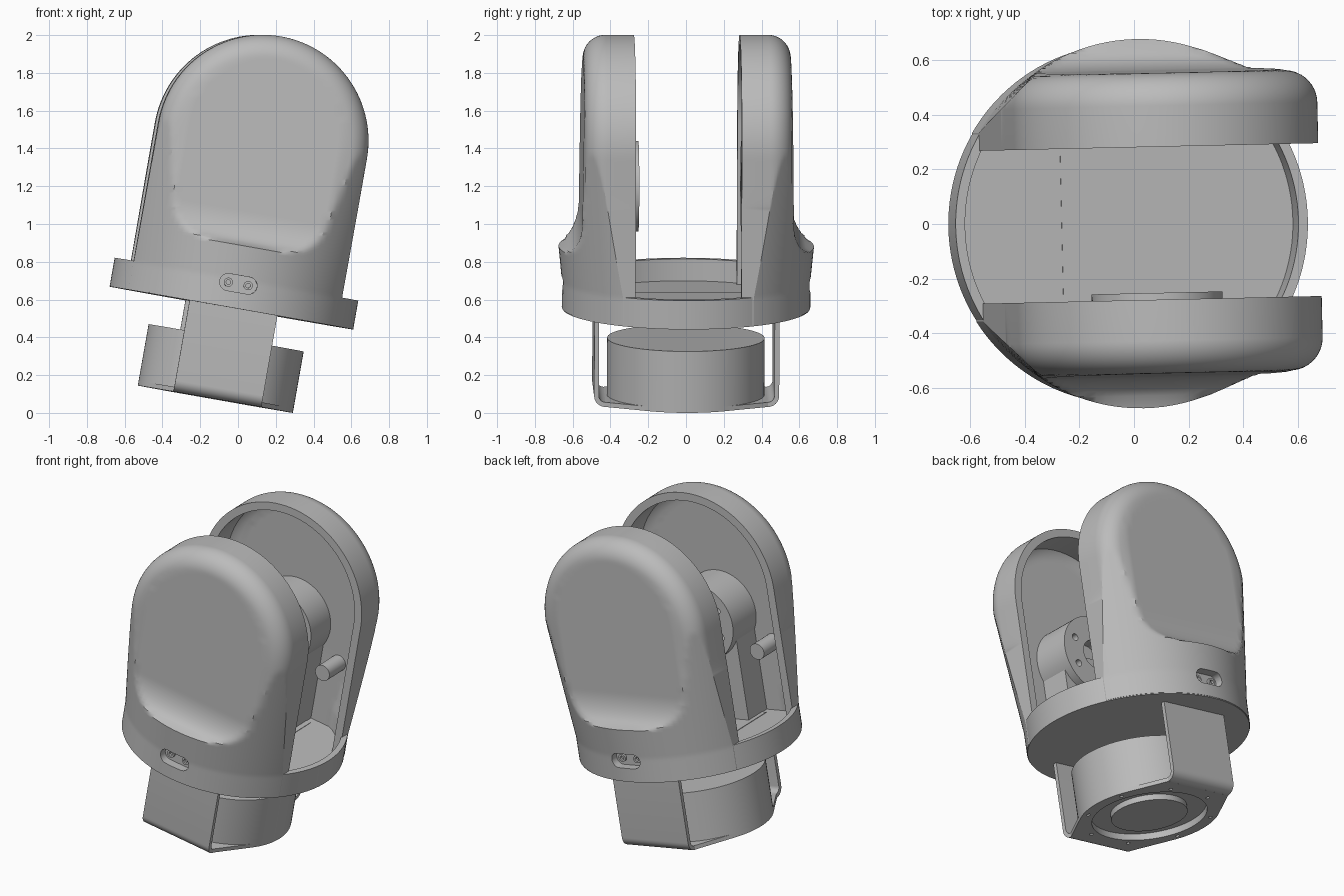
import bpy, bmesh
from math import sin, cos, pi, sqrt, hypot, radians
from mathutils import Matrix, Vector

cube = bpy.data.objects.get("Cube")
if cube:
    bpy.data.objects.remove(cube)

mat = bpy.data.materials.new("light_grey")
mat.use_nodes = True
GREY = (0.5, 0.5, 0.5, 1)
mat.diffuse_color = GREY
mat.node_tree.nodes["Principled BSDF"].inputs["Base Color"].default_value = GREY

# Whole assembly leans sideways and is turned very slightly
PLACE = (Matrix.Translation((-0.035, 0, 0.555)) @ Matrix.Rotation(radians(1.3), 4, 'Z')
         @ Matrix.Rotation(radians(10), 4, 'Y'))


def make(name, bm):
    bmesh.ops.remove_doubles(bm, verts=bm.verts, dist=1e-5)
    bmesh.ops.recalc_face_normals(bm, faces=bm.faces)
    me = bpy.data.meshes.new(name)
    bm.to_mesh(me)
    bm.free()
    me.materials.append(mat)
    ob = bpy.data.objects.new(name, me)
    bpy.context.collection.objects.link(ob)
    ob.matrix_world = PLACE
    return ob


def loft(name, loops):
    """Skin closed loops of points and cap both ends."""
    bm = bmesh.new()
    rows = [[bm.verts.new(p) for p in loop] for loop in loops]
    n = len(rows[0])
    for a, b in zip(rows, rows[1:]):
        for i in range(n):
            j = (i + 1) % n
            bm.faces.new((a[i], a[j], b[j], b[i]))
    bm.faces.new(rows[0])
    bm.faces.new(rows[-1])
    return make(name, bm)


def lathe(name, profile, axis='Z', at=(0, 0), n=64):
    """Revolve (radius, height) pairs about Z, or about Y through (x, z)."""
    loops = []
    for r, h in profile:
        r = max(r, 0.0005)
        ring = [(r * cos(2 * pi * i / n), r * sin(2 * pi * i / n)) for i in range(n)]
        loops.append([(at[0] + a, at[1] + b, h) if axis == 'Z' else (at[0] + a, h, at[1] + b)
                      for a, b in ring])
    return loft(name, loops)


def cut(ob, cutters):
    for c in cutters:
        c.hide_render = True
        m = ob.modifiers.new("cut", 'BOOLEAN')
        m.operation, m.solver, m.object = 'DIFFERENCE', 'EXACT', c
    bpy.context.view_layer.update()
    new = bpy.data.meshes.new_from_object(ob.evaluated_get(bpy.context.evaluated_depsgraph_get()))
    ob.modifiers.clear()
    ob.data = new


def discard(cutters):
    for c in cutters:
        bpy.data.objects.remove(c)


# Arm shape: round-topped shell with a flared lower body and a flat scooped panel
R, CW, WALL, INNER = 0.56, 0.90, 0.05, 0.28


def outer_depth(u, w):
    flare = 0.658 + 0.10 * max(0, w - 0.15)
    y = sqrt(max(flare * flare - u * u, 0.01))
    if w > 0.34:
        k = max(0, 0.52 - w) / 0.18
        y = min(y, 0.66 - 0.1 * sqrt(max(0, 1 - k * k)) - 0.012 * max(0, w - 0.52))
    d = R - (hypot(u, w - CW) if w > CW else abs(u))
    if d < 0.12:
        e = 0.12 - max(d, 0)
        y = min(y, 0.43 + sqrt(0.0144 - e * e))
    return y


def arm(name, side):
    cols = [sin(pi / 2 * (i / 24 - 1)) for i in range(49)]
    rows = [(1, 0.005 + (CW - 0.005) * i / 60, 0) for i in range(60)]
    rows += [(cos(t), CW, sin(t)) for t in (pi / 2 * i / 44 for i in range(45))]
    loops = []
    for c, base, s in rows:
        r2 = R - WALL
        h1, w1, h2, w2 = R * c, base + R * s, r2 * c, base + r2 * s
        loop = [(h1 * k, outer_depth(h1 * k, w1), w1) for k in cols]
        loop += [(h1, INNER, w1), (h2, INNER, w2)]
        loop += [(h2 * k, min(outer_depth(h2 * k, w2) - 0.06, 0.5), w2) for k in reversed(cols)]
        loop += [(-h2, INNER, w2), (-h1, INNER, w1)]
        loops.append([(u, side * y, w) for u, y, w in loop])
    return loft(name, loops)


def stadium(length, r, w, y):
    pts = []
    for sgn in (1, -1):
        for i in range(17):
            t = -pi / 2 + pi * i / 16
            pts.append((sgn * (length + r * cos(t)), y, w + sgn * r * sin(t)))
    return pts


# Base ring with a sunken floor
ring = lathe("base_ring", [(0, 0), (0.655, 0), (0.655, 0.155), (0.62, 0.155),
                           (0.62, 0.037), (0, 0.037)], n=128)
lathe_top = 0.04
bm = bmesh.new()
bmesh.ops.create_cube(bm, size=1, matrix=Matrix.Translation((0, 0, 0.031))
                      @ Matrix.Diagonal((0.48, 0.9, 0.018, 1)))
make("floor_plate", bm)

for side, label in ((-1, "front"), (1, "back")):
    body = arm(label + "_arm", side)
    # Slot with two screws low on the arm
    slot = loft("slot_cutter", [stadium(0.055, 0.045, 0.13, side * y) for y in (0.6, 0.75)])
    cut(body, [slot])
    cut(ring, [slot])
    discard([slot])
    for u in (-0.053, 0.053):
        lathe(label + "_slot_screw", [(0.012, side * 0.59), (0.012, side * 0.615), (0.024, side * 0.615),
                                      (0.024, side * 0.59)], 'Y', (u, 0.13), 20)
    # Motor housing in the hollow of the arm
    face = side * (0.255 if side < 0 else 0.29)
    motor = lathe(label + "_motor", [(0, side * 0.53), (0.24, side * 0.53), (0.24, face), (0, face)],
                  'Y', (0, 0.655))
    holes = [lathe("hole_cutter", [(0.09, face - side * 0.05), (0.09, face + side * 0.08)], 'Y', (0, 0.655), 32)]
    for i in range(6):
        a = pi * i / 3 + pi / 6
        holes.append(lathe("hole_cutter", [(0.022, face - side * 0.05), (0.022, face + side * 0.06)], 'Y',
                           (0.165 * cos(a), 0.655 + 0.165 * sin(a)), 16))
    cut(motor, holes)
    discard(holes)
    bm = bmesh.new()
    bmesh.ops.create_cube(bm, size=1, matrix=Matrix.Translation((0, side * 0.41, 0.34))
                          @ Matrix.Diagonal((0.42, 0.2, 0.62, 1)))
    make(label + "_motor_stand", bm)
    lathe(label + "_cable_boss", [(0.05, side * 0.33), (0.05, side * 0.51)], 'Y', (side * 0.33, 0.47), 32)

    # Hanging bracket wall with a rounded lower bend
    prof = [(0.49, 0.01)]
    prof += [(0.43 + 0.06 * cos(t), -0.43 - 0.06 * sin(t)) for t in (pi / 2 * i / 8 for i in range(9))]
    prof += [(0.43 + 0.035 * sin(t), -0.43 - 0.035 * cos(t)) for t in (pi / 2 * i / 8 for i in range(9))]
    prof += [(0.465, 0.01)]
    loft(label + "_bracket", [[(u, side * y, w) for y, w in prof] for u in (-0.236, 0.236)])

# Drum below the ring, with a round groove underneath
lathe("drum", [(0, -0.485), (0.225, -0.485), (0.225, -0.45), (0.34, -0.45), (0.34, -0.48),
               (0.417, -0.48), (0.417, -0.16), (0, -0.16)], n=96)

# Bottom plate joining the bracket walls around the drum
bm = bmesh.new()
outline = [(0.417 * cos(2 * pi * i / 96), 0.417 * sin(2 * pi * i / 96)) for i in range(96)]
outline += [(a, b) for a in (-0.236, 0.236) for b in (-0.431, 0.431)]
for w in (-0.49, -0.465):
    for x, y in outline:
        bm.verts.new((x, y, w))
hull = bmesh.ops.convex_hull(bm, input=bm.verts)
bmesh.ops.delete(bm, geom=list({v for v in hull["geom_interior"] + hull["geom_unused"]
                                if isinstance(v, bmesh.types.BMVert)}), context='VERTS')
plate = make("bottom_plate", bm)
holes = [lathe("hole_cutter", [(0.34, -0.6), (0.34, -0.4)])]
for i in range(8):
    a = pi * i / 4 + pi / 8
    holes.append(lathe("hole_cutter", [(0.012, -0.6), (0.012, -0.4)], 'Z', (0.38 * cos(a), 0.38 * sin(a)), 12))
cut(plate, holes)
discard(holes)

# Smooth shading with sharp edges kept
bpy.ops.object.select_all(action='DESELECT')
for ob in bpy.context.collection.objects:
    if ob.type == 'MESH' and mat.name in ob.data.materials:
        ob.select_set(True)
        bpy.context.view_layer.objects.active = ob
bpy.ops.object.shade_smooth_by_angle(angle=radians(30))
